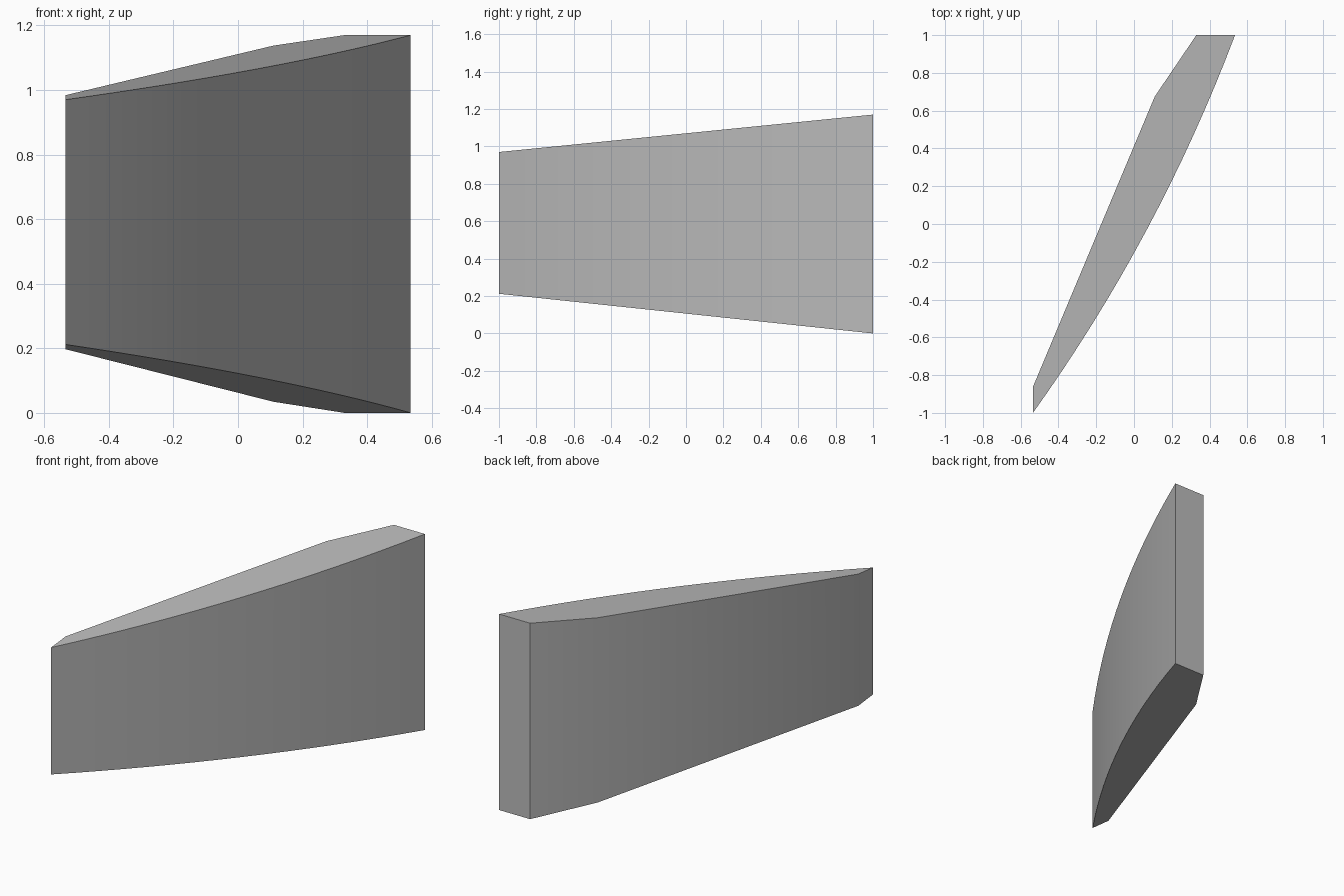
import bpy, bmesh
from mathutils import Vector

cube = bpy.data.objects.get("Cube")
if cube:
    bpy.data.objects.remove(cube, do_unlink=True)

SEGMENTS = 16


def bow(t):
    """Point on the curved face, seen in plan."""
    start, control, end = Vector((-0.535, -1)), Vector((0.13, -0.07)), Vector((0.535, 1))
    return start * (1 - t) ** 2 + control * 2 * t * (1 - t) + end * t ** 2


def slope(y, front, back):
    """Height that runs evenly from the front end to the back end."""
    return front + (back - front) * (y + 1) / 2


# Plan outline: curved face, then the flat back faces
outline = [bow(i / SEGMENTS) for i in range(SEGMENTS + 1)]
outline += [Vector(p) for p in ((0.33, 1), (0.11, 0.675), (-0.535, -0.862))]

# Tapered panel between sloping bottom and top
bm = bmesh.new()
bottom = [bm.verts.new((p.x, p.y, slope(p.y, 0.212, 0))) for p in outline]
top = [bm.verts.new((p.x, p.y, slope(p.y, 0.97, 1.17))) for p in outline]
bm.faces.new(top)
bm.faces.new(bottom[::-1])
for i in range(len(outline)):
    j = (i + 1) % len(outline)
    bm.faces.new((bottom[i], bottom[j], top[j], top[i]))
bmesh.ops.recalc_face_normals(bm, faces=bm.faces)

mesh = bpy.data.meshes.new("curved_panel")
bm.to_mesh(mesh)
bm.free()
panel = bpy.data.objects.new("curved_panel", mesh)
bpy.context.collection.objects.link(panel)

# Plain grey
grey = bpy.data.materials.new("plain_grey")
grey.use_nodes = True
colour = (0.5, 0.5, 0.5, 1)
grey.diffuse_color = colour
for node in grey.node_tree.nodes:
    if node.type == 'BSDF_PRINCIPLED':
        node.inputs["Base Color"].default_value = colour
mesh.materials.append(grey)

# Smooth sides with sharp rims
bpy.ops.object.select_all(action='DESELECT')
panel.select_set(True)
bpy.context.view_layer.objects.active = panel
bpy.ops.object.shade_smooth_by_angle(angle=0.52)
